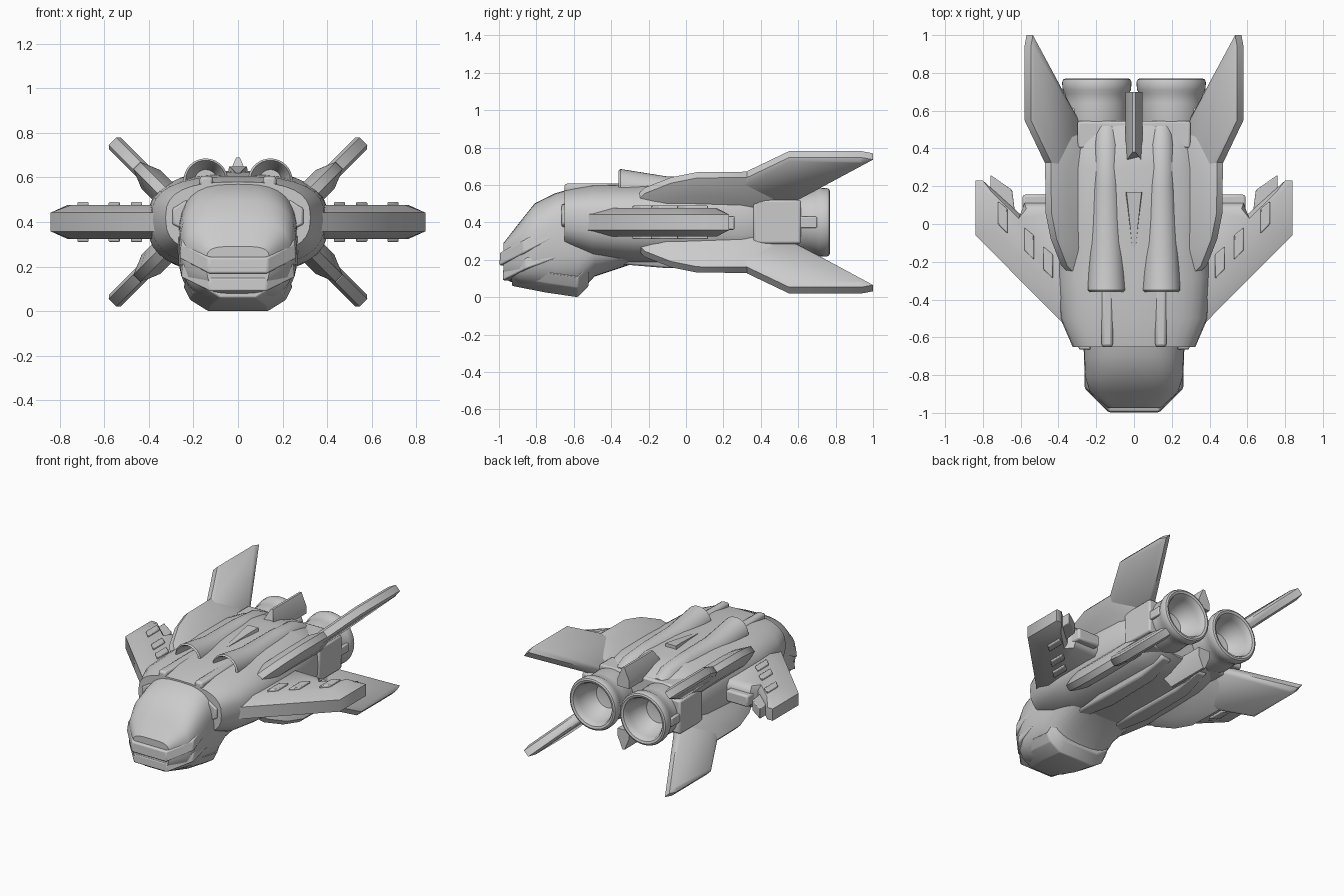
import bpy, bmesh, math

MID = 0.4  # height of the plane of symmetry; object origins sit on it


def loft(name, rings, mirror="", bevel=0.0, angle=35):
    """Skin a list of equal-length rings, cap the ends, mirror over x and/or z."""
    bm = bmesh.new()
    vs = [[bm.verts.new((x, y, z - MID)) for x, y, z in r] for r in rings]
    n = len(rings[0])
    for a, b in zip(vs, vs[1:]):
        for i in range(n):
            bm.faces.new((a[i], a[(i + 1) % n], b[(i + 1) % n], b[i]))
    bm.faces.new(vs[0])
    bm.faces.new(vs[-1][::-1])
    bmesh.ops.recalc_face_normals(bm, faces=bm.faces)
    me = bpy.data.meshes.new(name)
    bm.to_mesh(me)
    bm.free()
    ob = bpy.data.objects.new(name, me)
    bpy.context.collection.objects.link(ob)
    ob.location.z = MID
    bpy.ops.object.select_all(action='DESELECT')
    ob.select_set(True)
    bpy.context.view_layer.objects.active = ob
    bpy.ops.object.shade_smooth_by_angle(angle=math.radians(angle))
    if bevel:
        m = ob.modifiers.new("bevel", 'BEVEL')
        m.width, m.segments = bevel, 2
    if mirror:
        m = ob.modifiers.new("mirror", 'MIRROR')
        m.use_axis = ("x" in mirror, False, "z" in mirror)
        m.use_mirror_merge = False
    return ob


def section(y, w, lo, mid, hi, nu=2.7, nl=2.7, count=32):
    """Rounded cross-section across y, with its own upper and lower squareness."""
    ring = []
    for i in range(count):
        t = 2 * math.pi * i / count
        c, s = math.cos(t), math.sin(t)
        e = 2 / (nu if s > 0 else nl)
        h = hi - mid if s > 0 else mid - lo
        ring.append((w * math.copysign(abs(c) ** e, c), y,
                     mid + h * math.copysign(abs(s) ** e, s)))
    return ring


def tube(name, x, stations, mirror="x", count=32):
    """Round body along y from (y, radius, centre z) stations."""
    loft(name, [[(x + r * math.cos(2 * math.pi * i / count), y,
                  z + r * math.sin(2 * math.pi * i / count)) for i in range(count)]
                for y, r, z in stations], mirror)


def box(name, x0, x1, y0, y1, z0, z1, mirror="x", bevel=0.012):
    loft(name, [[(x0, y, z0), (x1, y, z0), (x1, y, z1), (x0, y, z1)] for y in (y0, y1)],
         mirror, bevel)


def flat(p, t):
    return (p[0], p[1], MID + t)


def diagonal(p, t):
    return (p[0] - t * 0.707, p[1], p[0] + 0.2 + t * 0.707)


def panel(name, edge, plateau, te, tp, place, mirror):
    """Plate with a thin rim (te) sloping up to a thicker plateau (tp)."""
    loft(name, [[place(p, t) for p in pts] for pts, t in
                ((plateau, tp), (edge, te), (edge, -te), (plateau, -tp))], mirror, angle=50)


# Main hull
loft("hull", [section(*s) for s in (
    (-0.65, 0.325, 0.25, 0.42, 0.58), (-0.5, 0.39, 0.20, 0.41, 0.605),
    (-0.28, 0.405, 0.175, 0.40, 0.61), (0.0, 0.405, 0.17, 0.40, 0.625),
    (0.3, 0.39, 0.17, 0.40, 0.63), (0.42, 0.36, 0.185, 0.40, 0.615),
    (0.54, 0.31, 0.23, 0.40, 0.57))])

# Cockpit head and chin
loft("cockpit_head", [section(*s) for s in (
    (-0.975, 0.14, 0.10, 0.22, 0.29, 4, 4), (-0.89, 0.235, 0.06, 0.25, 0.40, 3.2, 2.8),
    (-0.81, 0.26, 0.04, 0.28, 0.50, 3, 2.7), (-0.70, 0.265, 0.02, 0.30, 0.555, 3, 2.7),
    (-0.58, 0.27, 0.01, 0.30, 0.59, 3, 2.7), (-0.49, 0.27, 0.11, 0.30, 0.60, 3, 2.7),
    (-0.28, 0.27, 0.18, 0.30, 0.60, 3, 3))])
loft("chin_plate", [[(-w, y, z), (w, y, z), (w + 0.08, y, z + 0.05), (w + 0.11, y, z + 0.11),
                     (-w - 0.11, y, z + 0.11), (-w - 0.08, y, z + 0.05)]
                    for y, w, z in ((-0.93, 0.08, 0.06), (-0.75, 0.125, 0.025),
                                    (-0.58, 0.135, 0.0), (-0.52, 0.125, 0.06))], bevel=0.006)


# Nose lips wrapping round the head
def lip(name, half, height):
    path = [(-x, y, z) for x, y, z in half] + half[::-1]
    loft(name, [[(x, y, z), (x * 0.97, y + 0.003, z + height),
                 (x * 0.8, y * 0.85 - 0.105, z + height * 1.1),
                 (x * 0.8, y * 0.85 - 0.105, z)] for x, y, z in path], bevel=0.008)


lip("upper_lip", [(0.265, -0.72, 0.31), (0.262, -0.87, 0.235), (0.135, -0.997, 0.17)], 0.07)
lip("lower_lip", [(0.264, -0.66, 0.22), (0.255, -0.86, 0.15), (0.13, -0.98, 0.09)], 0.06)

# Cheek housings beside the cockpit
loft("cheek_housing", [[(0.23, y, 0.36), (x, y, 0.39), (x, y, 0.46), (0.23, y, 0.50)]
                       for y, x in ((-0.665, 0.29), (-0.6, 0.31), (-0.45, 0.31))], "x", 0.008)

# Wings
panel("wing",
      [(0.30, -0.60), (0.40, -0.50), (0.84, -0.06), (0.84, 0.23), (0.80, 0.23),
       (0.60, 0.05), (0.58, 0.11), (0.30, 0.11)],
      [(0.30, -0.46), (0.40, -0.38), (0.75, -0.03), (0.765, 0.15), (0.75, 0.165),
       (0.61, 0.03), (0.57, 0.08), (0.30, 0.08)], 0.042, 0.076, flat, "x")
for i, x in enumerate((0.43, 0.53, 0.67)):
    y = x - 0.72
    loft(f"wing_rib_{i + 1}", [[(x + a, y + b, MID + t) for a, b in
                                ((0, 0), (0.05, 0.05), (0.05, 0.17), (0, 0.13))]
                               for t in (0.06, 0.09)], "xz", 0.006)
loft("wing_flap", [[(x, y, MID + t) for x, y in
                    ((0.63, 0.06), (0.645, 0.18), (0.76, 0.26), (0.76, 0.17))]
                   for t in (-0.04, 0.035)], "x", 0.005)
box("wing_root_actuator", 0.42, 0.59, 0.05, 0.155, 0.355, 0.435)

# Four diagonal tail fins with swollen roots
panel("tail_fin",
      [(0.28, 0.10), (0.458, 0.33), (0.563, 0.55), (0.563, 0.94), (0.552, 1.0), (0.31, 0.55)],
      [(0.29, 0.15), (0.445, 0.34), (0.552, 0.56), (0.552, 0.93), (0.542, 0.945), (0.32, 0.53)],
      0.024, 0.037, diagonal, "xz")
panel("fin_root",
      [(0.27, -0.32), (0.37, -0.22), (0.425, -0.08), (0.453, 0.06), (0.455, 0.33),
       (0.37, 0.50), (0.27, 0.54)],
      [(0.27, -0.22), (0.33, -0.14), (0.37, -0.02), (0.39, 0.09), (0.39, 0.29),
       (0.33, 0.40), (0.27, 0.46)], 0.022, 0.06, diagonal, "xz")

# Engines
tube("engine_nozzle", 0.197, [(y, r, 0.4) for y, r in (
    (0.48, 0.15), (0.55, 0.17), (0.64, 0.166), (0.69, 0.17), (0.71, 0.181), (0.75, 0.184),
    (0.765, 0.178), (0.77, 0.167), (0.765, 0.152), (0.75, 0.142), (0.72, 0.136),
    (0.65, 0.12), (0.60, 0.085), (0.59, 0.03))], count=40)
box("engine_side_block", 0.29, 0.385, 0.36, 0.615, 0.285, 0.52)
box("engine_clamp", 0.355, 0.38, 0.60, 0.70, 0.37, 0.43, bevel=0.006)
box("engine_bulkhead", -0.30, 0.30, 0.40, 0.545, 0.24, 0.575, "")

# Dorsal intakes with gun barrels, and matching belly ridges
tube("dorsal_intake", 0.145, [
    (-0.22, 0.05, 0.585), (-0.345, 0.082, 0.585), (-0.36, 0.09, 0.587), (-0.35, 0.1, 0.585),
    (-0.1, 0.09, 0.555), (0.2, 0.075, 0.57), (0.42, 0.07, 0.56), (0.52, 0.06, 0.52)])
box("gun_barrel", 0.112, 0.172, -0.65, -0.25, 0.55, 0.607, bevel=0.015)
loft("belly_ridge", [[(0.145 - w, y, 0.24), (0.145 + w, y, 0.24),
                      (0.145 + w * 0.6, y, z), (0.145 - w * 0.6, y, z)]
                     for y, w, z in ((-0.40, 0.05, 0.18), (-0.1, 0.09, 0.155),
                                     (0.3, 0.08, 0.155), (0.5, 0.05, 0.21))], "x", 0.01)

# Spine bars above and below, and the dorsal blade
loft("spine_bar", [[(-0.045, y, 0.55), (0.045, y, 0.55), (0.045, y, 0.605),
                    (0.008, y + 0.05 * k, 0.69), (-0.008, y + 0.05 * k, 0.69),
                    (-0.045, y, 0.605)] for y, k in ((0.33, 1), (0.70, 0))], "z")
loft("dorsal_blade", [[(-w, y, 0.59), (w, y, 0.59), (w * 0.8, y, z), (-w * 0.8, y, z)]
                      for y, w, z in ((-0.12, 0.012, 0.62), (0.10, 0.04, 0.645),
                                      (0.17, 0.05, 0.65))])
